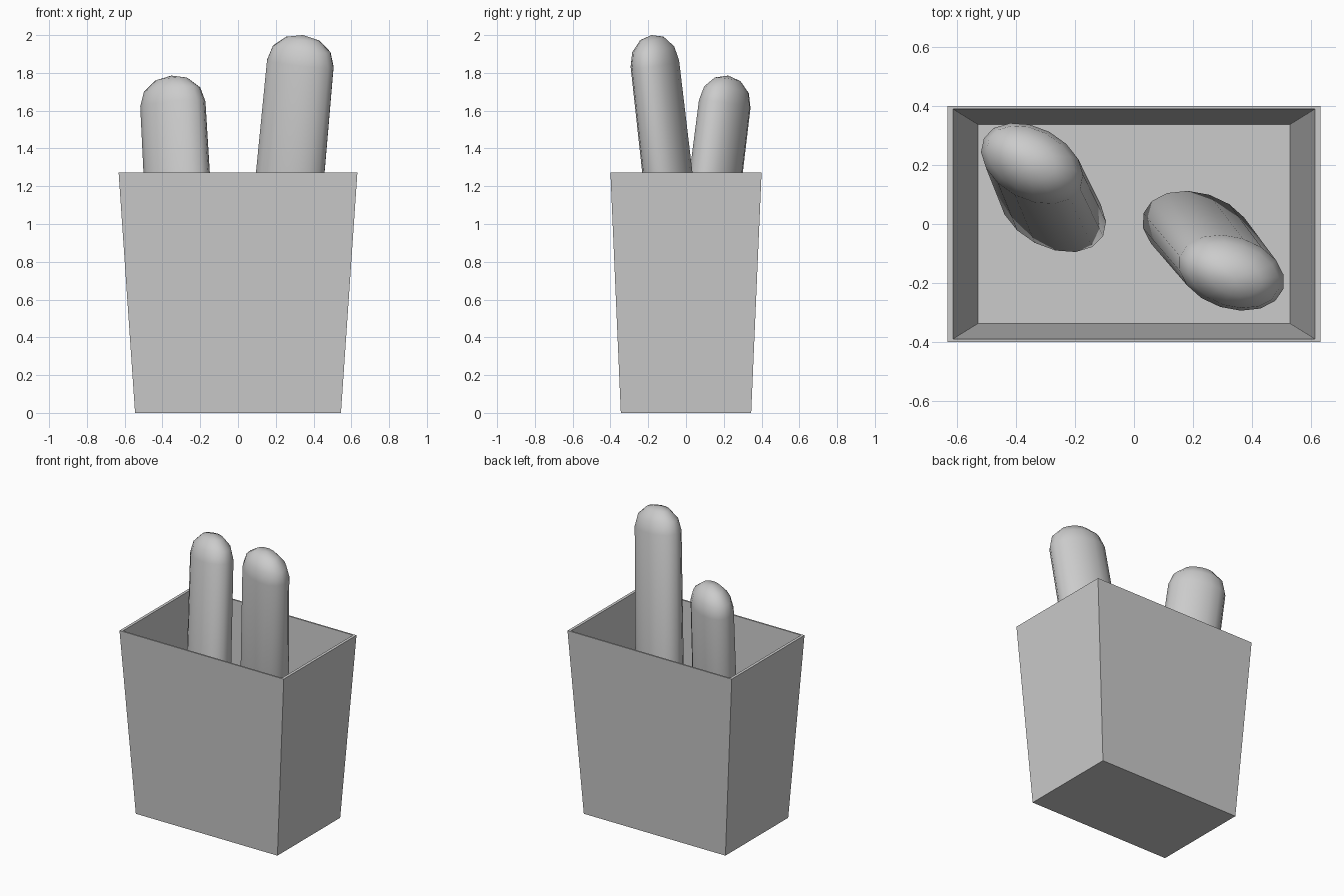
import bpy, bmesh
from math import sin, cos, pi, radians
from mathutils import Vector, Matrix

if "Cube" in bpy.data.objects:
    bpy.data.objects.remove(bpy.data.objects["Cube"])


def loft(name, rings, smooth):
    """Skin a stack of closed rings; single-point rings become poles."""
    bm = bmesh.new()
    loops = [[bm.verts.new(p) for p in ring] for ring in rings]
    for a, b in zip(loops, loops[1:]):
        n = max(len(a), len(b))
        for i in range(n):
            j = (i + 1) % n
            quad = [a[i % len(a)], a[j % len(a)], b[j % len(b)], b[i % len(b)]]
            bm.faces.new(list(dict.fromkeys(quad)))
    for end in (loops[0], loops[-1]):
        if len(end) > 2:
            bm.faces.new(end)
    bmesh.ops.recalc_face_normals(bm, faces=bm.faces)
    for f in bm.faces:
        f.smooth = smooth
    mesh = bpy.data.meshes.new(name)
    bm.to_mesh(mesh)
    bm.free()
    obj = bpy.data.objects.new(name, mesh)
    bpy.context.collection.objects.link(obj)
    return obj


def rect(x, y, z):
    return [(-x, -y, z), (x, -y, z), (x, y, z), (-x, y, z)]


def stick(name, bottom, top, spin, sides=16):
    """Flattened capsule leaning from bottom to top, with rounded ends."""
    bottom, top = Vector(bottom), Vector(top)
    axis = top - bottom
    length = axis.length
    turn = Vector((0, 0, 1)).rotation_difference(axis).to_matrix()
    turn = turn @ Matrix.Rotation(radians(spin), 3, 'Z')
    wide, thin, dome = 0.188, 0.124, 0.152

    def ring(angle, base, scale):
        z = base + dome * sin(angle)
        r = cos(angle) * scale
        if r < 0.001:
            return [bottom + turn @ Vector((0, 0, z))]
        return [bottom + turn @ Vector((wide * r * cos(2 * pi * i / sides),
                                        thin * r * sin(2 * pi * i / sides), z))
                for i in range(sides)]

    rings = [ring(radians(a), 0, 1.03) for a in (-90, -60, -30, 0)]
    rings += [ring(radians(a), length, 0.985) for a in (0, 30, 60, 90)]
    return loft(name, rings, True)


# Tapered open carton: outer wall, rim, inner wall, floor
loft("carton", [rect(0.545, 0.345, 0), rect(0.632, 0.40, 1.272),
                rect(0.612, 0.389, 1.272), rect(0.528, 0.337, 0.02)], False)

# Two leaning rounded sticks standing in the carton
stick("left_stick", (-0.275, 0.048, 0.37), (-0.345, 0.205, 1.635), -28)
stick("right_stick", (0.215, -0.022, 0.60), (0.33, -0.165, 1.85), -18)
